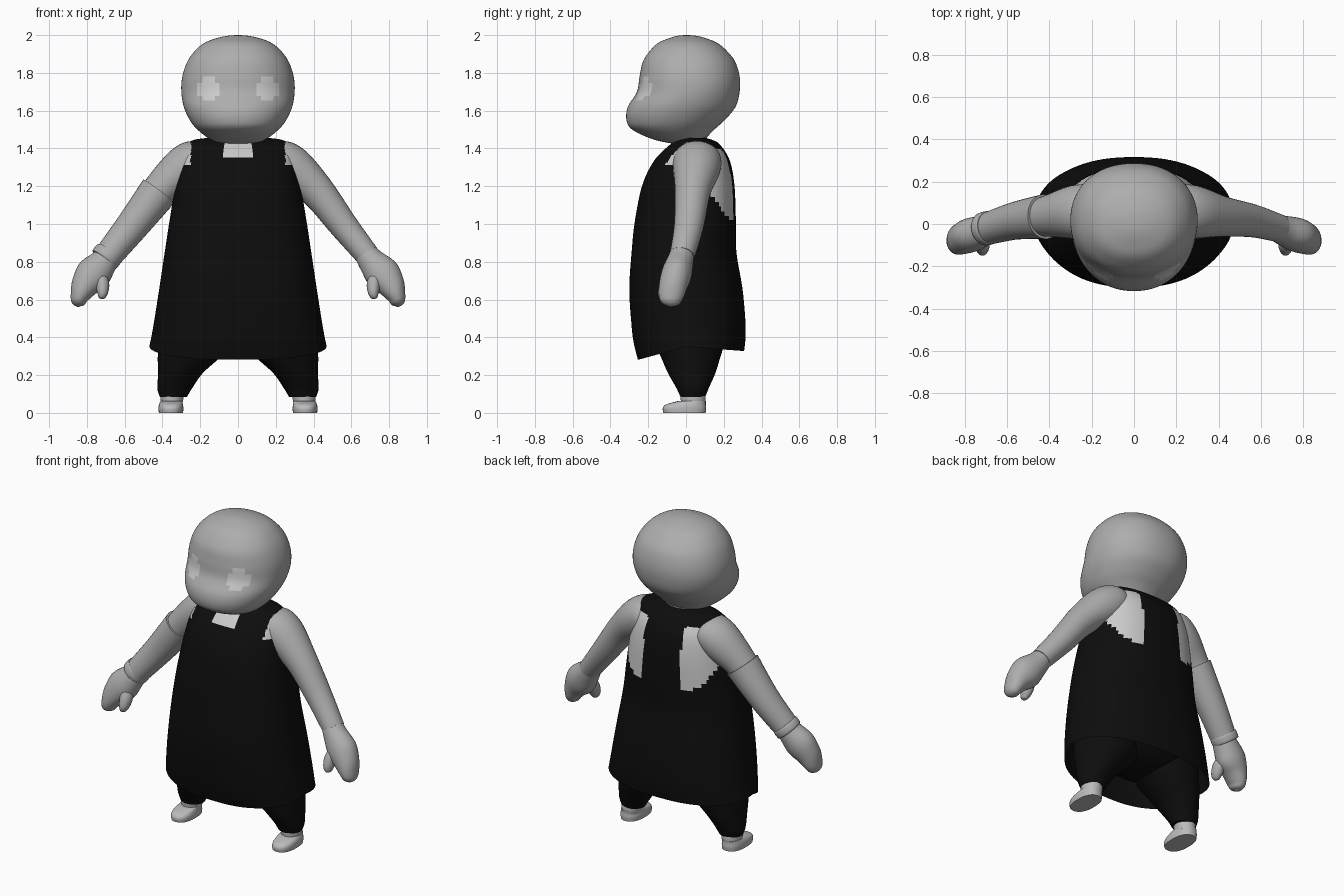
import bpy, bmesh, math
from mathutils import Vector


def material(name, v):
    m = bpy.data.materials.new(name)
    m.diffuse_color = (v, v, v, 1)
    return m


GREY = material("grey", 0.42)
PALE = material("pale grey", 0.6)
BLACK = material("black", 0.004)
SHOE = material("shoe grey", 0.5)


def spline(pts, steps):
    """Catmull-Rom interpolation of tuples."""
    out = []
    for i in range(len(pts) - 1):
        p = [Vector(pts[max(0, min(len(pts) - 1, i + k))]) for k in (-1, 0, 1, 2)]
        for s in range(steps):
            t = s / steps
            out.append(0.5 * (2 * p[1] + (p[2] - p[0]) * t
                              + (2 * p[0] - 5 * p[1] + 4 * p[2] - p[3]) * t * t
                              + (3 * p[1] - p[0] - 3 * p[2] + p[3]) * t ** 3))
    return out + [Vector(pts[-1])]


def loft(name, pts, mats, seg=32, steps=6, upright=False, power=2.0,
         caps=(True, True), rule=None, deform=None):
    """Skin oval rings (x, y, z, half width, half depth) along a smooth path."""
    rings = spline(pts, steps)
    bm = bmesh.new()
    rows = []
    for i, r in enumerate(rings):
        t = Vector((0, 0, 1))
        if not upright:
            t = (rings[min(i + 1, len(rings) - 1)] - rings[max(i - 1, 0)])
            t = Vector(t[:3]).normalized()
        side = Vector((0, 1, 0))
        side = (side - t * side.dot(t)).normalized()
        wide = side.cross(t)
        row = []
        for k in range(seg):
            a = 2 * math.pi * k / seg
            c, s = math.cos(a), math.sin(a)
            c = math.copysign(abs(c) ** (2 / power), c)
            s = math.copysign(abs(s) ** (2 / power), s)
            p = Vector(r[:3]) + wide * c * max(r[3], 0.001) + side * s * max(r[4], 0.001)
            row.append(bm.verts.new(deform(p) if deform else p))
        rows.append(row)
    for a, b in zip(rows, rows[1:]):
        for k in range(seg):
            n = (k + 1) % seg
            bm.faces.new((a[k], a[n], b[n], b[k]))
    if caps[0]:
        bm.faces.new(rows[0][::-1])
    if caps[1]:
        bm.faces.new(rows[-1])
    bmesh.ops.recalc_face_normals(bm, faces=bm.faces)
    for f in bm.faces:
        f.smooth = True
        if rule:
            f.material_index = rule(f.calc_center_median())
    me = bpy.data.meshes.new(name)
    bm.to_mesh(me)
    bm.free()
    ob = bpy.data.objects.new(name, me)
    bpy.context.collection.objects.link(ob)
    for m in mats:
        me.materials.append(m)
    bpy.context.view_layer.objects.active = ob
    ob.select_set(True)
    bpy.ops.object.shade_smooth_by_angle(angle=math.radians(50))
    ob.select_set(False)
    return ob


def upright_rings(rows):
    """(z, half width, front y, back y) to loft rings centred on x = 0."""
    return [(0, (f + b) / 2, z, w, (b - f) / 2) for z, w, f, b in rows]


# Head with a protruding muzzle and cross-shaped eyes
def eye_rule(p):
    dx, dz = abs(abs(p.x) - 0.155), abs(p.z - 1.715)
    cross = (dx < 0.06 and dz < 0.036) or (dx < 0.036 and dz < 0.063)
    return int(cross and p.y < 0)


loft("head", upright_rings([
    (1.415, 0.0, 0.0, 0.02), (1.425, 0.09, -0.07, 0.06), (1.45, 0.15, -0.18, 0.10),
    (1.50, 0.215, -0.285, 0.15), (1.55, 0.255, -0.315, 0.205), (1.62, 0.287, -0.308, 0.262),
    (1.70, 0.30, -0.26, 0.284), (1.78, 0.295, -0.246, 0.284), (1.86, 0.268, -0.228, 0.26),
    (1.92, 0.225, -0.188, 0.213), (1.96, 0.175, -0.145, 0.163), (1.985, 0.11, -0.085, 0.10),
    (1.997, 0.05, -0.04, 0.05), (2.0, 0.0, 0.0, 0.005)]),
    [GREY, PALE], seg=144, steps=7, upright=True, power=2.15, rule=eye_rule)


# Long tunic with pale skin showing at the neck, armholes and shoulder blades
def tunic_rule(p):
    x = abs(p.x)
    neck = x < 0.075 and p.z > 1.352 and p.y < 0.0
    armhole = x > 0.25 and 1.31 < p.z < 1.43 and p.y > -0.11
    back = (x > 0.13 and p.y > 0.1 and p.z < 1.40
            and p.z > 1.02 + max(0.0, 0.235 - p.y) * 1.3)
    return int(neck or armhole or back)


def hem_dip(p):
    w = max(0.0, min(1.0, (0.5 - p.z) / 0.15))
    drop = 0.068 * max(0.0, min(1.0, -p.y / 0.25)) + 0.022 * max(0.0, min(1.0, p.y / 0.3))
    return Vector((p.x, p.y, p.z - w * drop))


loft("tunic", upright_rings([
    (0.35, 0.47, -0.255, 0.308), (0.45, 0.45, -0.285, 0.316), (0.65, 0.418, -0.30, 0.30),
    (0.85, 0.388, -0.288, 0.267), (1.02, 0.362, -0.27, 0.264), (1.21, 0.33, -0.23, 0.256),
    (1.34, 0.302, -0.165, 0.23), (1.42, 0.268, -0.085, 0.18), (1.445, 0.235, -0.04, 0.14),
    (1.455, 0.17, 0.0, 0.10)]),
    [BLACK, PALE], seg=112, steps=8, upright=True, power=2.3,
    caps=(False, True), rule=tunic_rule, deform=hem_dip)

# Neck and hidden pelvis
loft("neck", [(0, 0.03, 1.36, 0.13, 0.09), (0, 0.02, 1.48, 0.12, 0.09)], [GREY], upright=True)
loft("pelvis", [(0, 0.02, 0.32, 0.06, 0.05), (0, 0.02, 0.36, 0.3, 0.15),
                (0, 0.01, 0.46, 0.41, 0.25), (0, 0.01, 0.6, 0.40, 0.27)],
     [BLACK], upright=True)

# Arm path: shoulder to wrist, mirrored by s
ARM = [(0.17, 0.06, 1.37, 0.07, 0.09), (0.21, 0.06, 1.345, 0.108, 0.125),
       (0.29, 0.055, 1.29, 0.118, 0.125), (0.42, 0.035, 1.172, 0.092, 0.095),
       (0.56, 0.015, 0.99, 0.076, 0.078), (0.685, -0.02, 0.835, 0.064, 0.066)]
PALM = [(0.665, -0.015, 0.86, 0.058, 0.06), (0.705, -0.03, 0.805, 0.072, 0.07),
        (0.765, -0.05, 0.735, 0.093, 0.08), (0.81, -0.068, 0.675, 0.075, 0.075),
        (0.838, -0.08, 0.615, 0.05, 0.065), (0.845, -0.085, 0.578, 0.034, 0.045),
        (0.846, -0.087, 0.562, 0.006, 0.008)]
THUMB = [(0.745, -0.06, 0.75, 0.03, 0.035), (0.72, -0.09, 0.69, 0.037, 0.042),
         (0.717, -0.115, 0.64, 0.03, 0.036), (0.722, -0.125, 0.612, 0.018, 0.022),
         (0.724, -0.127, 0.604, 0.004, 0.005)]
for s, label in ((1, "left"), (-1, "right")):
    def flip(pts):
        return [(p[0] * s,) + tuple(p[1:]) for p in pts]

    loft(label + "_arm", flip(ARM), [GREY])
    loft(label + "_hand", flip(PALM), [GREY])
    loft(label + "_thumb", flip(THUMB), [GREY], seg=20)

    # Trouser leg, wide at the hip and narrow at the ankle
    loft(label + "_trouser_leg", flip([
        (0.342, 0.036, 0.085, 0.072, 0.066), (0.335, 0.035, 0.13, 0.092, 0.085),
        (0.305, 0.03, 0.21, 0.118, 0.125), (0.262, 0.025, 0.29, 0.163, 0.155),
        (0.23, 0.02, 0.36, 0.19, 0.18), (0.215, 0.02, 0.5, 0.19, 0.2)]),
        [BLACK], upright=True)

    # Shoe with a low toe, and the sock above it
    loft(label + "_shoe", flip([
        (0.355, -0.008, 0.0, 0.064, 0.112), (0.355, -0.008, 0.025, 0.066, 0.115),
        (0.355, 0.0, 0.045, 0.063, 0.105), (0.352, 0.03, 0.062, 0.058, 0.075)]),
        [SHOE], upright=True, power=2.4, steps=4)
    loft(label + "_sock", flip([
        (0.35, 0.038, 0.045, 0.055, 0.064), (0.35, 0.038, 0.07, 0.06, 0.066),
        (0.348, 0.036, 0.095, 0.063, 0.066)]), [SHOE], upright=True, steps=4)

# Fitted sleeve on one forearm
loft("forearm_sleeve", [(-x, y, z, a + 0.011, b + 0.011) for x, y, z, a, b in ARM[3:]], [GREY])

# Bracelet: short rounded band around the same wrist
axis = Vector((-0.63, -0.17, -0.78)).normalized()
mid = Vector((-0.695, -0.02, 0.828))
loft("bracelet", [tuple(mid + axis * d) + (r, r) for d, r in
                  ((-0.024, 0.068), (-0.02, 0.079), (0.02, 0.079), (0.024, 0.068))],
     [GREY], steps=3)
